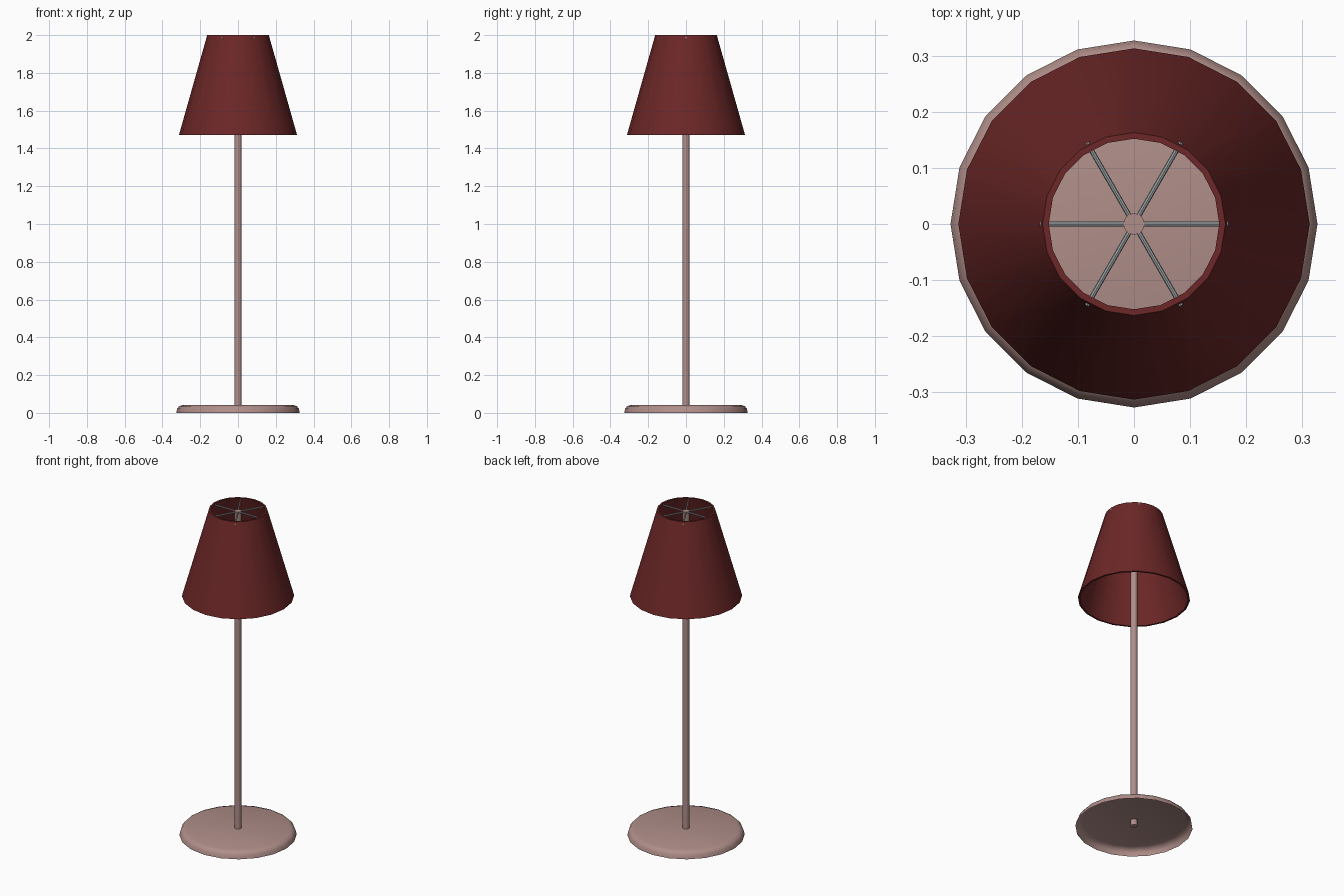
import bpy, bmesh, math
from mathutils import Vector

if "Cube" in bpy.data.objects:
    bpy.data.objects.remove(bpy.data.objects["Cube"])

SIDES = 20


def material(name, rgb):
    m = bpy.data.materials.new(name)
    m.diffuse_color = (*rgb, 1)
    m.use_nodes = True
    m.node_tree.nodes["Principled BSDF"].inputs["Base Color"].default_value = m.diffuse_color
    return m


def finish(bm, name, mat, angle=40):
    bmesh.ops.recalc_face_normals(bm, faces=bm.faces)
    me = bpy.data.meshes.new(name)
    bm.to_mesh(me)
    bm.free()
    ob = bpy.data.objects.new(name, me)
    bpy.context.collection.objects.link(ob)
    me.materials.append(mat)
    bpy.ops.object.select_all(action='DESELECT')
    ob.select_set(True)
    bpy.context.view_layer.objects.active = ob
    bpy.ops.object.shade_smooth_by_angle(angle=math.radians(angle))
    return ob


def lathe(name, profile, mat, sides=SIDES, loop=False, cap_last=False):
    """Revolve (radius, z) points around the z axis."""
    bm = bmesh.new()
    rings = []
    for r, z in profile:
        rings.append([bm.verts.new((r * math.cos(2 * math.pi * i / sides),
                                    r * math.sin(2 * math.pi * i / sides), z))
                      for i in range(sides)])
    pairs = list(zip(rings, rings[1:]))
    if loop:
        pairs.append((rings[-1], rings[0]))
    for a, b in pairs:
        for i in range(sides):
            j = (i + 1) % sides
            bm.faces.new((a[i], a[j], b[j], b[i]))
    if cap_last:
        bm.faces.new(rings[-1])
    return finish(bm, name, mat)


def rod(name, start, end, radius, sides, mat):
    start, end = Vector(start), Vector(end)
    bm = bmesh.new()
    bmesh.ops.create_cone(bm, cap_ends=True, segments=sides,
                          radius1=radius, radius2=radius,
                          depth=(end - start).length)
    rot = (end - start).to_track_quat('Z', 'Y').to_matrix()
    bmesh.ops.rotate(bm, verts=bm.verts, matrix=rot)
    bmesh.ops.translate(bm, verts=bm.verts, vec=(start + end) / 2)
    return finish(bm, name, mat)


red = material("shade_red", (0.15, 0.02, 0.02))
pink = material("dusty_pink", (0.43, 0.27, 0.25))
steel = material("steel", (0.33, 0.36, 0.36))

# Base: shallow dish, open underneath
lathe("base", [(0.327, 0), (0.322, 0.022), (0.311, 0.036), (0.29, 0.043)],
      pink, cap_last=True)

# Pole from base to the spokes
rod("pole", (0, 0, 0.008), (0, 0, 1.992), 0.019, 16, pink)

# Tapered shade with wall thickness
lathe("shade", [(0.313, 1.47), (0.163, 2.0), (0.152, 2.0), (0.302, 1.47)],
      red, loop=True)

# Six spokes holding the shade
for k in range(6):
    a = k * math.pi / 3
    rod(f"spoke_{k + 1}", (0, 0, 1.986),
        (0.168 * math.cos(a), 0.168 * math.sin(a), 1.986), 0.0045, 8, steel)
